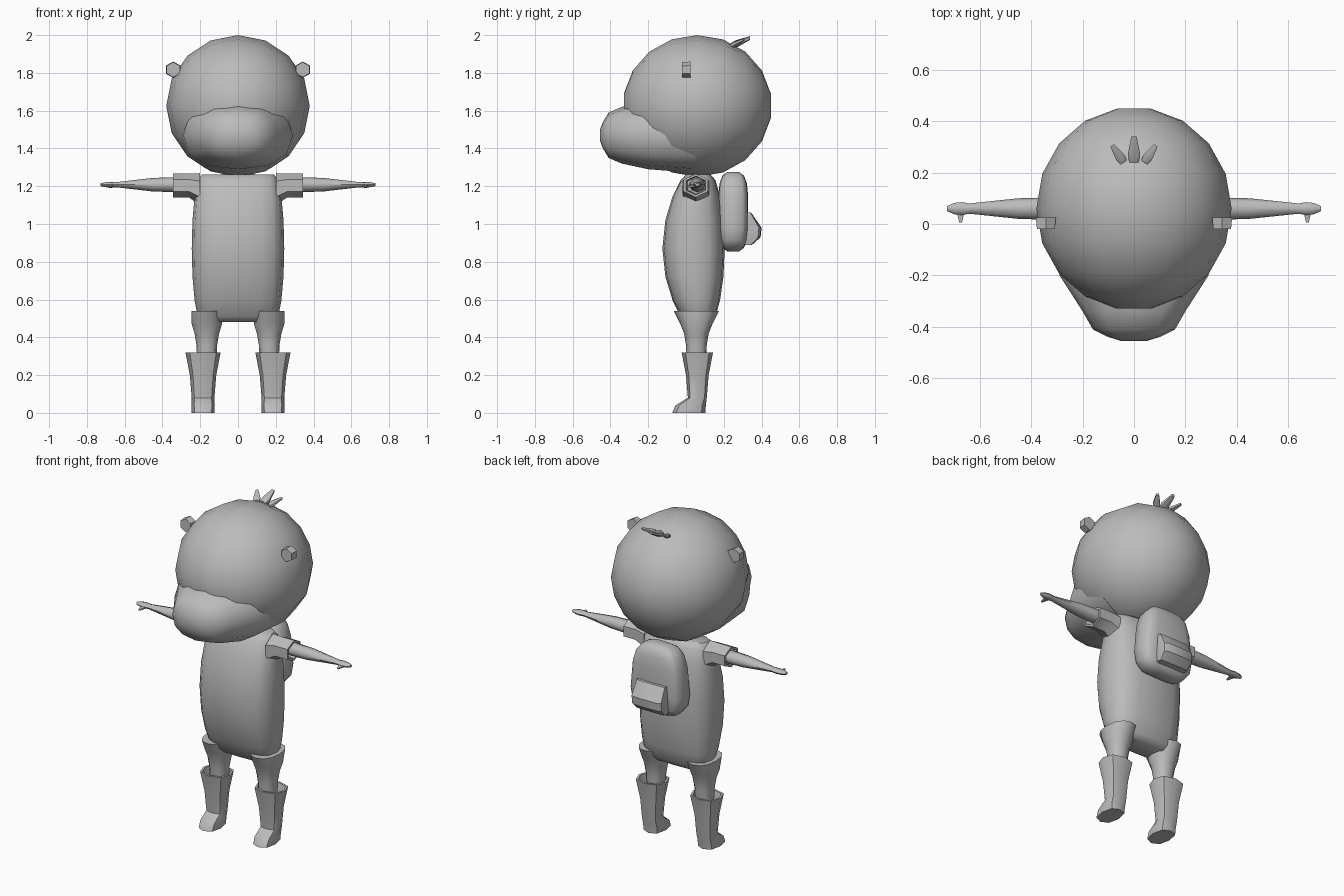
import bpy, bmesh, math

cube = bpy.data.objects.get("Cube")
if cube:
    bpy.data.objects.remove(cube, do_unlink=True)

GREY = (0.5, 0.5, 0.5, 1)
material = bpy.data.materials.new("plain_grey")
material.use_nodes = True
material.diffuse_color = GREY
material.node_tree.nodes["Principled BSDF"].inputs["Base Color"].default_value = GREY


def soft(value, power):
    return math.copysign(abs(value) ** (2 / power), value)


def dome(middle, length, radius_a, radius_b, steps, power=2, taper=0):
    """Sections of a rounded solid that narrows towards its far end."""
    rows = []
    for i in range(steps):
        angle = math.pi * (i + 0.5) / steps
        along = soft(math.cos(angle), power)
        size = soft(math.sin(angle), power)
        rows.append((middle + length * along,
                     radius_a * size * (1 - taper * along), radius_b * size))
    return rows


def loft(name, axis, centre, rows, sides=8, power=2, mirror=False, sharp=50):
    """Skin rounded sections along an axis. A row holds the position, the two
    radii across the axis, and a shift of the centre along the second one."""
    bm = bmesh.new()
    rings = []
    for position, radius_a, radius_b, *shift in rows:
        ring = []
        for i in range(sides):
            angle = math.pi / 2 + math.tau * i / sides
            point = [centre[0] + radius_a * soft(math.cos(angle), power),
                     centre[1] + radius_b * soft(math.sin(angle), power) + sum(shift)]
            point.insert("xyz".index(axis), position)
            ring.append(bm.verts.new(point))
        rings.append(ring)
    for lower, upper in zip(rings, rings[1:]):
        for i in range(sides):
            j = (i + 1) % sides
            bm.faces.new((lower[i], lower[j], upper[j], upper[i]))
    bm.faces.new(rings[0])
    bm.faces.new(rings[-1])
    bmesh.ops.recalc_face_normals(bm, faces=bm.faces)
    mesh = bpy.data.meshes.new(name)
    bm.to_mesh(mesh)
    bm.free()
    mesh.polygons.foreach_set("use_smooth", [True] * len(mesh.polygons))
    mesh.set_sharp_from_angle(angle=math.radians(sharp))
    mesh.materials.append(material)
    part = bpy.data.objects.new(name, mesh)
    bpy.context.collection.objects.link(part)
    if mirror:
        modifier = part.modifiers.new("mirror", "MIRROR")
        modifier.use_mirror_merge = False
    return part


# Round head, with a muzzle that widens back into the cheeks
loft("head", "y", (0, 1.625), dome(0.06, 0.395, 0.38, 0.375, steps=9), sides=16)
loft("muzzle", "y", (0, 1.47), [
    (0.05, 0.3, 0.2), (-0.2, 0.29, 0.18), (-0.34, 0.2, 0.15),
    (-0.41, 0.16, 0.12), (-0.44, 0.1, 0.07), (-0.455, 0.05, 0.03),
], sides=12, power=2.4)

# Ears
loft("ears", "y", (0.343, 1.817), [(-0.02, 0.04, 0.04), (0.025, 0.045, 0.043)],
     sides=6, mirror=True)

# Three tufts of hair, the outer ones smaller and splayed
for name, side in (("right_tuft", -1), ("middle_tuft", 0), ("left_tuft", 1)):
    tuft = loft(name, "y", (0, 0), [
        (0, 0.02, 0.02), (0.03, 0.028, 0.02, 0.015), (0.1, 0.012, 0.01, 0.045),
    ], sides=6)
    tuft.location = (side * 0.04, 0.24, 1.94)
    tuft.rotation_euler.z = -0.6 * side
    tuft.scale *= 1 - 0.2 * abs(side)

# Torso: flat back, bulging belly
torso_rows = []
for step in range(9):
    height = (1 - math.cos(math.pi * step / 8)) / 2
    bulge = max(0, math.sin(math.pi * height))
    front = -0.125 * bulge ** 0.7
    back = 0.13 + 0.075 * bulge ** 0.5
    torso_rows.append((0.48 + 0.782 * height, 0.19 + 0.055 * bulge ** 0.4,
                       (back - front) / 2, (back + front) / 2))
loft("torso", "z", (0, 0), torso_rows, sides=16, power=2.8)

# Legs, each flush with the side of the torso
for name, side in (("right_leg", -1), ("left_leg", 1)):
    loft(name, "z", (side * 0.165, 0.055), [
        (0.25, 0.05, 0.05), (0.36, 0.055, 0.055), (0.42, 0.065, 0.065),
        (0.47, 0.08, 0.085), (0.54, 0.08, 0.12),
    ], sides=12, power=2.3)

# Boots with open tops
loft("boots", "z", (0.185, 0.06), [
    (0, 0.06, 0.088, -0.045), (0.04, 0.062, 0.08, -0.035),
    (0.08, 0.06, 0.05), (0.2, 0.07, 0.06), (0.32, 0.093, 0.083),
    (0.32, 0.08, 0.07), (0.24, 0.06, 0.05),
], power=2.5, mirror=True)

# Open sleeves, arms ending in flat hands, and thumbs
loft("sleeves", "x", (0.052, 1.204), [
    (0.2, 0.08, 0.085, -0.02), (0.26, 0.075, 0.063), (0.345, 0.075, 0.063),
    (0.345, 0.06, 0.05), (0.3, 0.05, 0.045),
], sides=6, mirror=True)
loft("arms", "x", (0.06, 1.208), [
    (x, radius, radius * flatness) for x, radius, flatness in (
        (0.28, 0.045, 0.9), (0.45, 0.04, 0.9), (0.64, 0.02, 0.7),
        (0.67, 0.025, 0.6), (0.7, 0.022, 0.6), (0.727, 0.01, 0.8))
], mirror=True)
loft("thumbs", "y", (0.675, 1.2), [(0.005, 0.006, 0.006), (0.055, 0.02, 0.01)],
     sides=6, mirror=True)

# Backpack, narrower at the top, with a wedge-shaped pocket
loft("backpack", "z", (0, 0.25),
     dome(1.065, 0.212, 0.168, 0.08, steps=8, power=3.5, taper=0.12),
     sides=16, power=4, sharp=45)
loft("backpack_pocket", "z", (0, 0.33), [
    (0.89, 0.1, 0.02), (0.93, 0.105, 0.065), (0.98, 0.105, 0.07), (1.06, 0.1, 0.015),
], sides=12, power=6, sharp=35)
